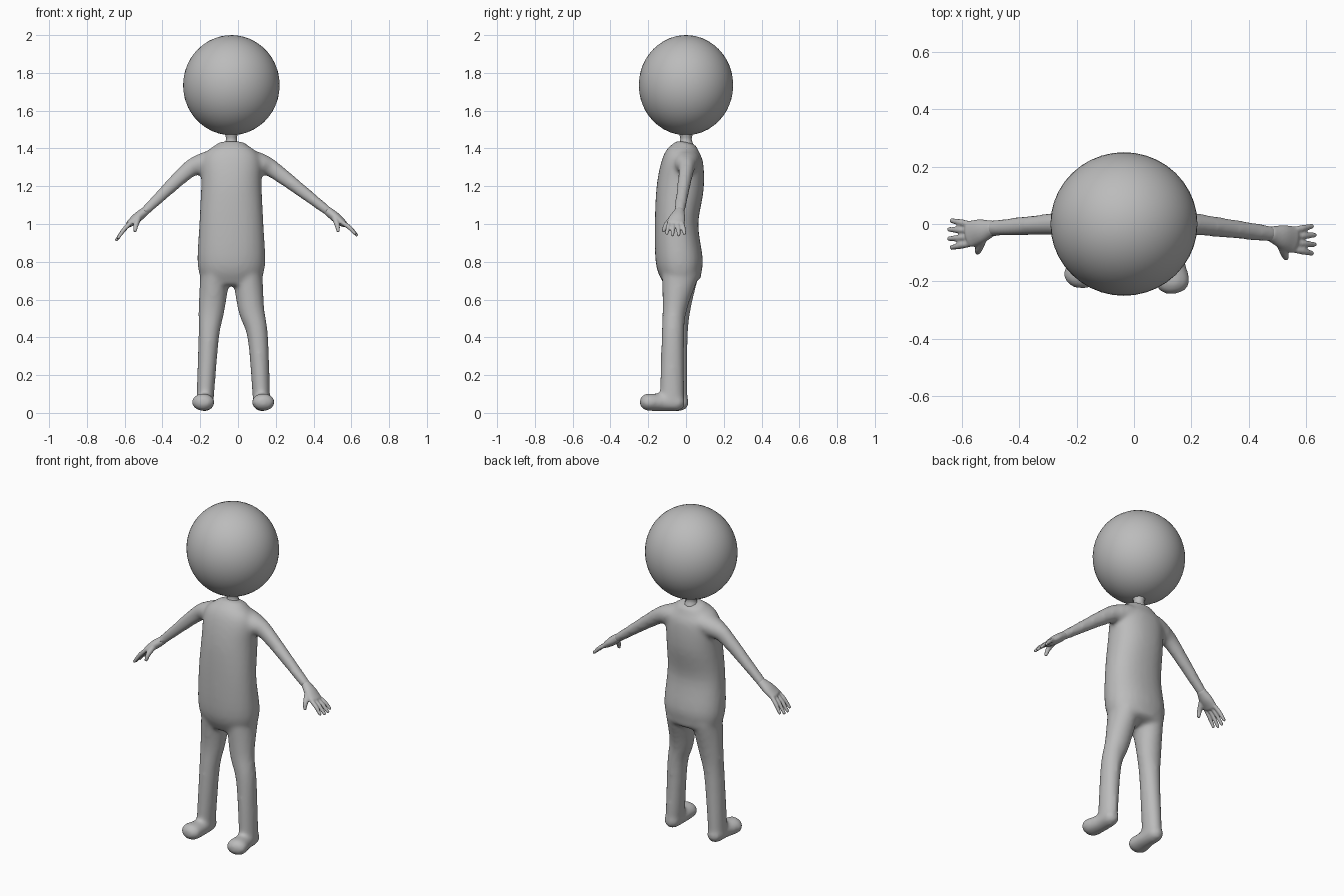
import bpy, bmesh, math
from mathutils import Vector, Matrix

cube = bpy.data.objects.get("Cube")
if cube:
    bpy.data.objects.remove(cube, do_unlink=True)

grey = bpy.data.materials.new("matte_grey")
grey.use_nodes = True
colour = (.5, .5, .5, 1)
grey.diffuse_color = colour
grey.node_tree.nodes["Principled BSDF"].inputs["Base Color"].default_value = colour

X, Y, Z = Matrix.Identity(3)
MIDDLE = -.035 * X


def refine(stations, steps=4):
    """Smooth curve through the stations, radii included."""
    pts = [Vector(s) for s in stations]
    pts = [pts[0] * 2 - pts[1]] + pts + [pts[-1] * 2 - pts[-2]]
    result = []
    for before, start, end, after in zip(pts, pts[1:], pts[2:], pts[3:]):
        leave, arrive = (end - before) / 2, (after - start) / 2
        for step in range(steps):
            f = step / steps
            ease = f * f * (3 - 2 * f)
            result.append(start.lerp(end, ease) + leave * f * (1 - f) ** 2
                          - arrive * f * f * (1 - f))
    return result + [pts[-2]]


def loft(bm, stations, side, sides=18, power=1, roundness=1):
    """Skin oval rings along a path. Station: position, radius along side, other radius."""
    stations = refine([(*place, a, b) for place, a, b in stations])
    pts = [s.to_3d() for s in stations]
    last = len(pts) - 1
    rings = []
    for i, s in enumerate(stations):
        along = (pts[min(i + 1, last)] - pts[max(i - 1, 0)]).normalized()
        across = (side - along * side.dot(along)).normalized()
        rings.append((pts[i], along, across, s[3], s[4]))

    def dome(ring, sign):
        centre, along, across, a, b = ring
        height = along * sign * min(a, b) * roundness
        angles = [math.pi / 2 * part / 4 for part in (1, 2, 3)]
        return [(centre + height * math.sin(t), along, across, a * math.cos(t), b * math.cos(t))
                for t in angles]

    rings = dome(rings[0], -1)[::-1] + rings + dome(rings[-1], 1)
    loops = []
    for centre, along, across, a, b in rings:
        other = along.cross(across)
        loop = []
        for k in range(sides):
            turn = math.tau * k / sides
            c, s = [math.copysign(abs(v) ** power, v) for v in (math.cos(turn), math.sin(turn))]
            loop.append(bm.verts.new(centre + across * a * c + other * b * s))
        loops.append(loop)
    for low, high in zip(loops, loops[1:]):
        for k in range(sides):
            bm.faces.new((low[k - 1], low[k], high[k], high[k - 1]))
    bm.faces.new(loops[0][::-1])
    bm.faces.new(loops[-1])


def finish(bm, name):
    bmesh.ops.recalc_face_normals(bm, faces=bm.faces)
    for face in bm.faces:
        face.smooth = True
    mesh = bpy.data.meshes.new(name)
    bm.to_mesh(mesh)
    bm.free()
    mesh.materials.append(grey)
    part = bpy.data.objects.new(name, mesh)
    bpy.context.collection.objects.link(part)
    return part


def blend(part, voxel, rounds):
    """Fuse overlapping limbs into one soft skin."""
    fuse = part.modifiers.new("fuse", 'REMESH')
    fuse.mode = 'VOXEL'
    fuse.voxel_size = voxel
    fuse.use_smooth_shade = True
    soften = part.modifiers.new("soften", 'SMOOTH')
    soften.iterations = rounds


# Head
bm = bmesh.new()
shape = Matrix.Translation(MIDDLE + Z * 1.735) @ Matrix.Diagonal((.256, .25, .265, 1))
bmesh.ops.create_icosphere(bm, subdivisions=4, radius=1, matrix=shape)
finish(bm, "head")

# Neck, flaring towards the head
bm = bmesh.new()
loft(bm, [(MIDDLE + Z * z, r, r) for z, r in ((1.42, .04), (1.45, .03), (1.49, .04))], Y, sides=10)
finish(bm, "neck")

# Torso: height, depth offset, half depth, half width
bm = bmesh.new()
torso = [(.7, -.02, .1, .16), (.8, -.035, .125, .18), (1, -.05, .115, .17),
         (1.2, -.03, .125, .16), (1.35, -.015, .105, .155), (1.42, 0, .06, .08)]
loft(bm, [(MIDDLE + Y * y + Z * z, deep, wide) for z, y, deep, wide in torso],
     Y, sides=28, power=.9, roundness=.25)

# Both sides: foot spread, foot setback, wrist reach, wrist setback, finger droop
poses = {"right": (-1, .14, 0, .46, -.015, .085), "left": (1, .16, -.02, .515, -.035, .06)}
for name, (sign, spread, setback, reach, wrist_y, droop) in poses.items():

    def spot(x, y, z):
        return MIDDLE + Vector((x * sign, y, z))

    # Leg from ankle to hip
    loft(bm, [(spot(spread, setback - .055, .06), .065, .046),
              (spot(spread - .02, setback - .05, .4), .06, .055),
              (spot(.105, setback - .04, .55), .065, .07),
              (spot(.085, -.03, .74), .1, .08)], Y)

    # Foot from heel to toe
    loft(bm, [(spot(spread, setback - .03, .055), .046, .046),
              (spot(spread, setback - .1, .055), .05, .045),
              (spot(spread + .01, setback - .18, .057), .062, .047)], X)

    # Arm from shoulder to wrist
    wrist = spot(reach, wrist_y, 1.065)
    loft(bm, [(spot(.095, 0, 1.335), .075, .06), (spot(.165, 0, 1.315), .06, .055),
              (spot(.24, 0, 1.275), .04, .044), (wrist, .03, .025)], Y)

    # Palm
    hand = bmesh.new()
    knuckles = wrist + Vector((.075 * sign, -.02, -.06))
    loft(hand, [(wrist, .028, .024), (wrist.lerp(knuckles, .5), .042, .026),
                (knuckles, .047, .02)], Y)

    # Four fingers, fanned out, the middle ones longest
    for finger in range(4):
        offset = 1.5 - finger
        base = knuckles + Y * offset * .022
        length = 1.1 - abs(offset) * .12
        tip = base + Vector((.07 * sign, offset * .01, -droop)) * length
        bend = base.lerp(tip, .5) + Z * .006
        loft(hand, [(base, .012, .012), (bend, .012, .012), (tip, .009, .009)], Y, sides=10)

    # Thumb
    loft(hand, [(wrist.lerp(knuckles, .4) - Y * .02, .018, .018),
                (wrist + Vector((.045 * sign, -.07, -.07)), .014, .014),
                (wrist + Vector((.05 * sign, -.083, -.1)), .01, .01)], X, sides=10)
    blend(finish(hand, name + "_hand"), .005, 3)

blend(finish(bm, "body"), .011, 12)
